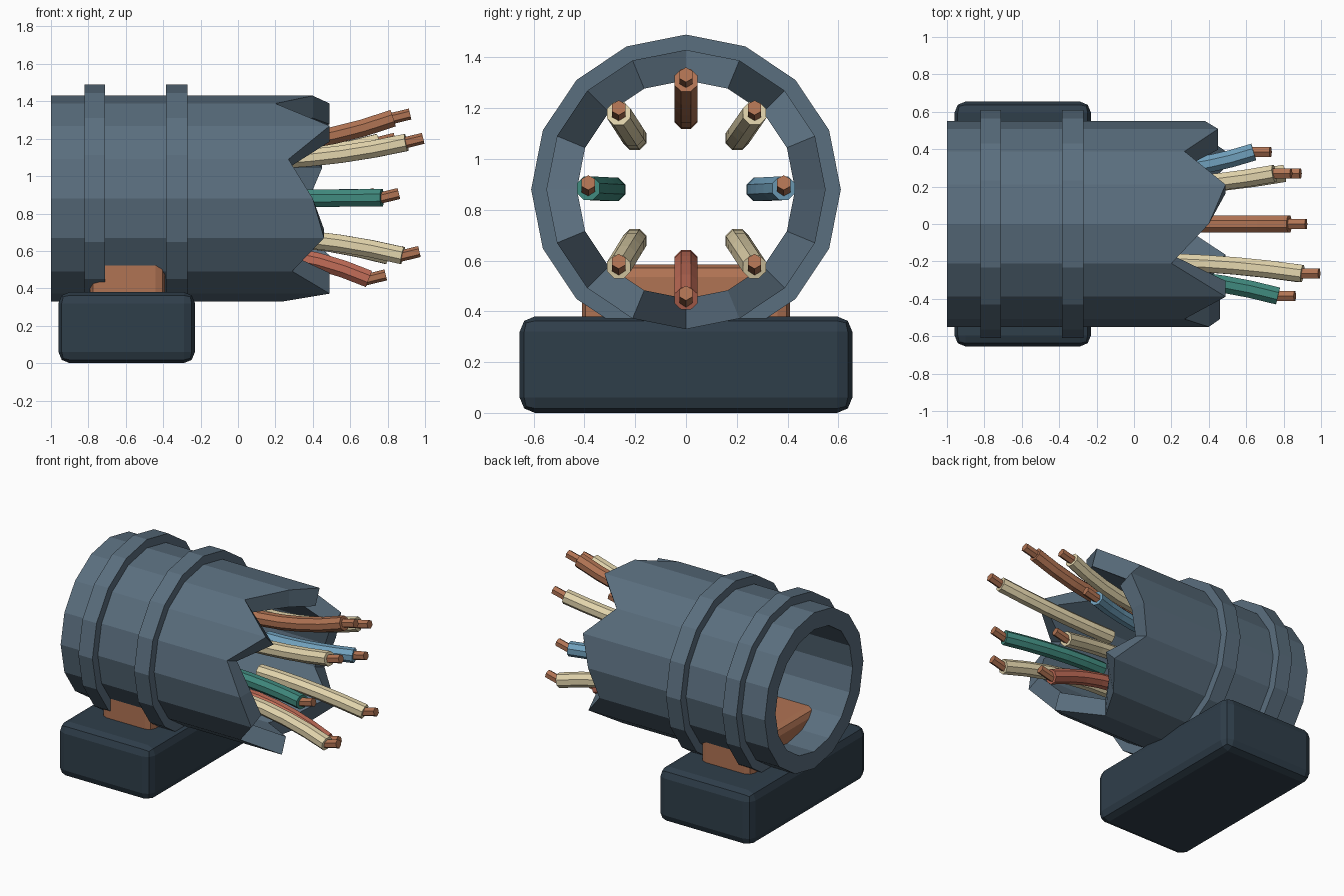
import bpy, bmesh
from math import sin, cos, pi
from mathutils import Vector

if "Cube" in bpy.data.objects:
    bpy.data.objects.remove(bpy.data.objects["Cube"], do_unlink=True)


def material(name, r, g, b):
    """Flat material from 0-255 display values."""
    rgb = [((c / 255 + 0.055) / 1.055) ** 2.4 for c in (r, g, b)]
    m = bpy.data.materials.new(name)
    m.use_nodes = True
    m.diffuse_color = (*rgb, 1)
    m.node_tree.nodes["Principled BSDF"].inputs["Base Color"].default_value = (*rgb, 1)
    return m


slate = material("slate", 90, 110, 126)
dark = material("dark_slate", 47, 62, 74)
cream = material("cream", 226, 212, 172)
teal = material("teal", 64, 138, 126)
blue = material("blue", 112, 160, 188)
copper = material("copper", 176, 115, 83)
coral = material("coral", 194, 109, 88)


def finish(name, bm, mat):
    bmesh.ops.recalc_face_normals(bm, faces=bm.faces[:])
    me = bpy.data.meshes.new(name)
    bm.to_mesh(me)
    bm.free()
    me.materials.append(mat)
    ob = bpy.data.objects.new(name, me)
    bpy.context.scene.collection.objects.link(ob)
    return ob


def box(name, x0, x1, half_y, z0, z1, bevel, mat):
    bm = bmesh.new()
    bmesh.ops.create_cube(bm, size=1)
    for v in bm.verts:
        v.co = ((x0 + x1) / 2 + v.co.x * (x1 - x0), v.co.y * 2 * half_y,
                (z0 + z1) / 2 + v.co.z * (z1 - z0))
    bmesh.ops.bevel(bm, geom=bm.edges[:], offset=bevel, segments=2,
                    profile=0.5, affect='EDGES')
    return finish(name, bm, mat)


AXIS = 0.88  # height of the pipe centre line


def pipe(name, x0, rim, outer, inner, mat):
    """Hollow pipe along x; rim gives the far end of each side edge."""
    bm = bmesh.new()
    n = len(rim)
    rings = []
    for i, x1 in enumerate(rim):
        a = 2 * pi * i / n
        rings.append([bm.verts.new((x, -r * sin(a), AXIS + r * cos(a)))
                      for x, r in ((x0, outer), (x1, outer), (x1, inner), (x0, inner))])
    for i in range(n):
        p, q = rings[i], rings[(i + 1) % n]
        for j in range(4):
            k = (j + 1) % 4
            bm.faces.new((p[j], p[k], q[k], q[j]))
    return finish(name, bm, mat)


def sweep(name, path, radius, sides, mat):
    """Round bar with flat caps along a path."""
    bm = bmesh.new()
    rings = []
    for i, p in enumerate(path):
        t = (path[min(i + 1, len(path) - 1)] - path[max(i - 1, 0)]).normalized()
        side = t.cross(Vector((0, 0, 1))).normalized()
        up = side.cross(t)
        rings.append([bm.verts.new(p + radius * (side * cos(a) + up * sin(a)))
                      for a in (2 * pi * (k + 0.5) / sides for k in range(sides))])
    for a, b in zip(rings, rings[1:]):
        for k in range(sides):
            m = (k + 1) % sides
            bm.faces.new((a[k], a[m], b[m], b[k]))
    bm.faces.new(rings[0])
    bm.faces.new(rings[-1])
    return finish(name, bm, mat)


# Stand and the saddle block that holds the pipe
box("base", -0.96, -0.23, 0.655, 0, 0.38, 0.06, dark)
box("saddle_block", -0.79, -0.39, 0.41, 0.01, 0.585, 0.05, copper)

# Pipe with a torn end, listed from the top round by the front
torn = [0.40, 0.20, 0.49, 0.27, 0.40, 0.46, 0.29, 0.49,
        0.24, 0.35, 0.49, 0.32, 0.38, 0.45, 0.27, 0.49]
pipe("torn_pipe", -1, torn, 0.55, 0.43, slate)

# Raised bands
for name, x0, x1 in (("rear_band", -0.82, -0.71), ("middle_band", -0.385, -0.27)):
    pipe(name, x0, [x1] * 16, 0.61, 0.5, slate)

# Wires: sheath end point and colour, listed from the top round by the front
wires = [
    ("top", (0.83, 0, 1.31), copper),
    ("front_upper", (0.90, -0.265, 1.18), cream),
    ("front", (0.77, -0.385, 0.885), teal),
    ("front_lower", (0.88, -0.265, 0.575), cream),
    ("bottom", (0.70, 0, 0.45), coral),
    ("back_lower", (0.80, 0.27, 0.575), cream),
    ("back", (0.64, 0.385, 0.885), blue),
    ("back_upper", (0.75, 0.27, 1.18), cream),
]
for i, (name, tip, mat) in enumerate(wires):
    a = i * pi / 4
    start = Vector((0.03, -0.285 * sin(a), AXIS + 0.285 * cos(a)))
    end = Vector(tip)
    mid = Vector(((start.x + end.x) / 2, start.y, start.z))
    path = [start * (1 - t) ** 2 + mid * 2 * t * (1 - t) + end * t * t
            for t in (k / 5 for k in range(6))]
    sweep(name + "_wire", path, 0.05, 8, mat)
    # Bare core poking out of the sheath
    lean = Vector((0.09, 0, 0.022))
    sweep(name + "_wire_core", [end - lean * 0.4, end + lean], 0.03, 6, copper)
